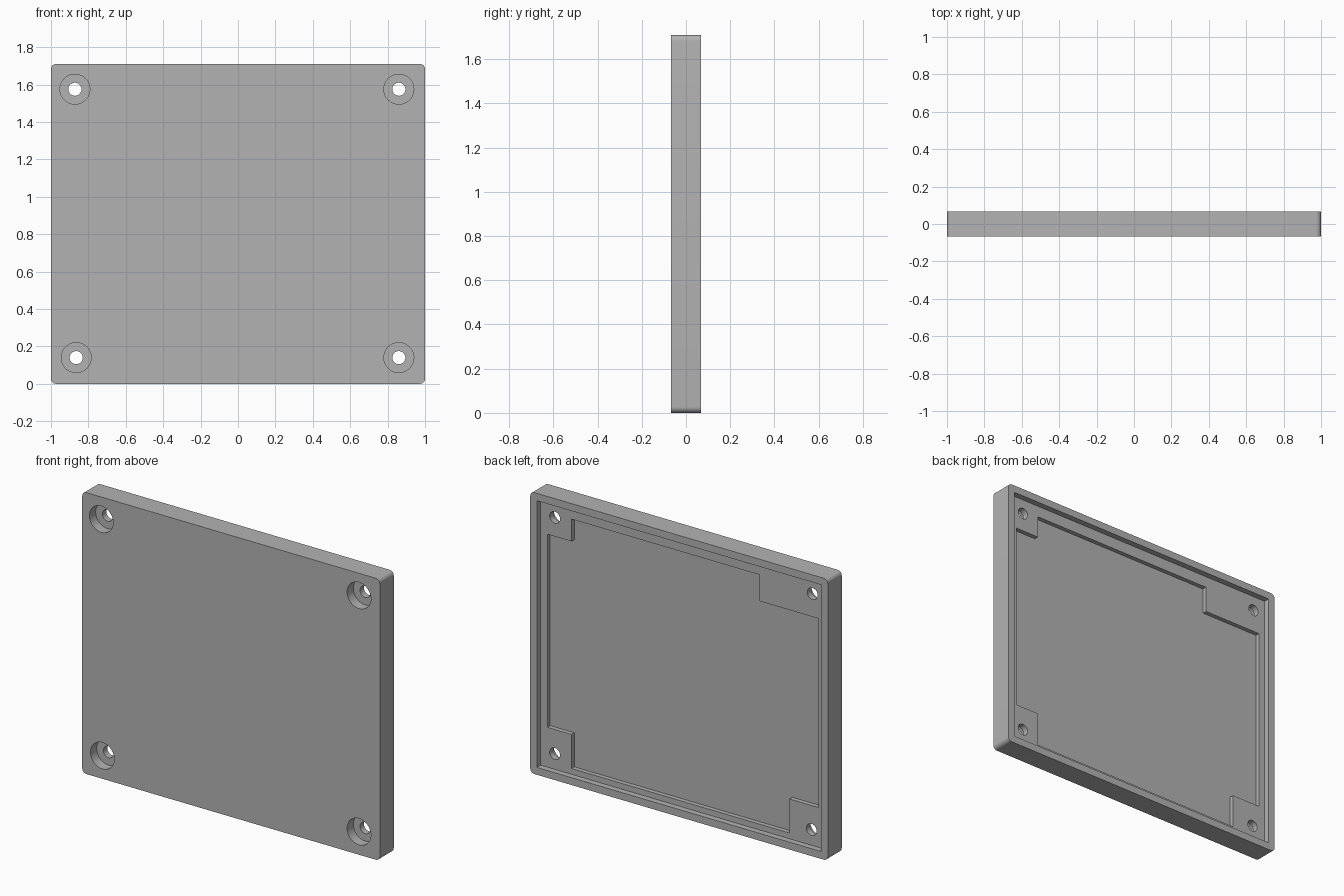
import bpy
import bmesh
from math import sin, cos, pi

cube = bpy.data.objects.get("Cube")
if cube:
    bpy.data.objects.remove(cube, do_unlink=True)

WIDTH, HEIGHT = 2.0, 1.71
FRONT, BACK = -0.067, 0.067
LEDGE = BACK - 0.036       # floor of the shallow recess
FLOOR = LEDGE - 0.027      # floor of the deep pocket
SEAT = FRONT + 0.06        # floor of the screw counterbores

grey = bpy.data.materials.new("mid_grey")
grey.use_nodes = True
grey.diffuse_color = (0.45, 0.45, 0.45, 1)
grey.node_tree.nodes["Principled BSDF"].inputs["Base Color"].default_value = grey.diffuse_color


def prism(name, outline, y0, y1):
    """Extrude an (x, z) outline from y0 to y1."""
    bm = bmesh.new()
    face = bm.faces.new([bm.verts.new((x, y0, z)) for x, z in outline])
    ext = bmesh.ops.extrude_face_region(bm, geom=[face])
    moved = [v for v in ext["geom"] if isinstance(v, bmesh.types.BMVert)]
    bmesh.ops.translate(bm, verts=moved, vec=(0, y1 - y0, 0))
    bmesh.ops.recalc_face_normals(bm, faces=bm.faces)
    mesh = bpy.data.meshes.new(name)
    bm.to_mesh(mesh)
    bm.free()
    obj = bpy.data.objects.new(name, mesh)
    obj.data.materials.append(grey)
    bpy.context.collection.objects.link(obj)
    return obj


def arc(x, z, radius, start, sweep, steps):
    return [(x + radius * cos(start + sweep * i / steps),
             z + radius * sin(start + sweep * i / steps)) for i in range(steps + 1)]


def circle(x, z, radius):
    return arc(x, z, radius, 0, 2 * pi, 48)[:-1]


def rounded_rect(w, h, r):
    corners = [(w / 2 - r, h - r), (r - w / 2, h - r), (r - w / 2, r), (w / 2 - r, r)]
    return [p for i, (x, z) in enumerate(corners) for p in arc(x, z, r, i * pi / 2, pi / 2, 8)]


def cut(target, outline, y0, y1):
    """Subtract a prism from the target and discard the cutter."""
    cutter = prism("cutter", outline, y0, y1)
    cutter.hide_render = True
    mod = target.modifiers.new("cut", "BOOLEAN")
    mod.operation, mod.solver, mod.object = "DIFFERENCE", "EXACT", cutter
    bpy.context.view_layer.objects.active = target
    bpy.ops.object.modifier_apply(modifier=mod.name)
    bpy.data.objects.remove(cutter, do_unlink=True)


# Cover plate with rounded corners
plate = prism("cover_plate", rounded_rect(WIDTH, HEIGHT, 0.027), FRONT, BACK)

# Shallow recess inside the rim at the back
rim = 0.045
x, z0, z1 = WIDTH / 2 - rim, rim, HEIGHT - rim
cut(plate, [(-x, z0), (x, z0), (x, z1), (-x, z1)], LEDGE, BACK + 0.1)

# Deep pocket, notched around the four screw bosses
left, right, bottom, top = 0.91, -0.913, 0.08, 1.595
pocket = [
    (0.748, bottom), (0.748, 0.287), (left, 0.287),
    (left, 1.46), (0.748, 1.46), (0.748, top),
    (-0.515, top), (-0.515, 1.435), (right, 1.435),
    (right, 0.287), (-0.717, 0.287), (-0.717, bottom),
]
cut(plate, pocket, FLOOR, BACK + 0.1)

# Screw holes with counterbores at the front
for hx, hz in [(-0.872, 1.575), (0.86, 1.575), (-0.865, 0.14), (0.86, 0.14)]:
    cut(plate, circle(hx, hz, 0.08), FRONT - 0.1, SEAT)
    cut(plate, circle(hx, hz, 0.035), FRONT - 0.1, BACK + 0.1)

# Smooth the round walls, keep the edges sharp
bpy.ops.object.select_all(action="DESELECT")
plate.select_set(True)
bpy.context.view_layer.objects.active = plate
bpy.ops.object.shade_smooth_by_angle(angle=pi / 6)
